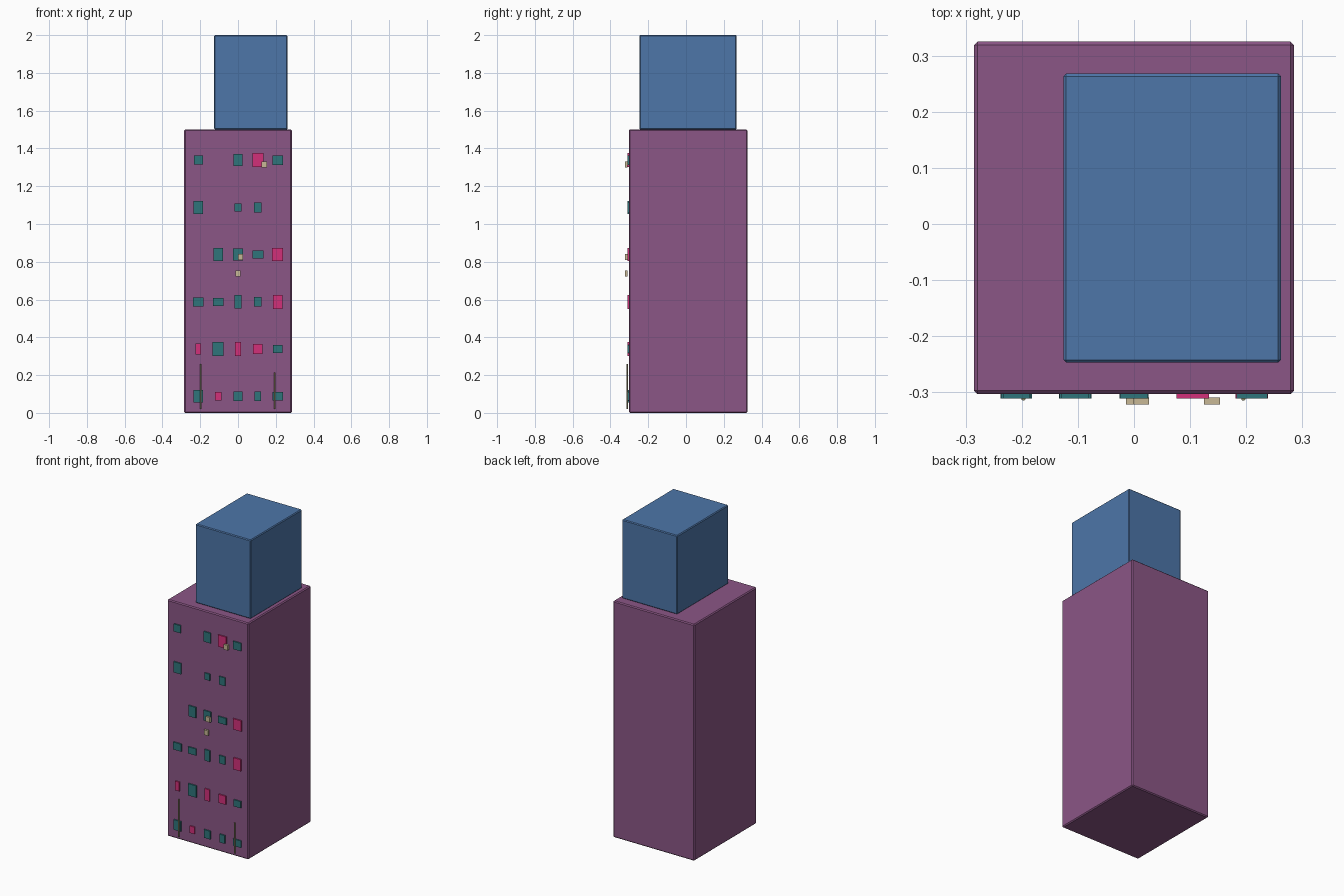
import bpy
import bmesh
from mathutils import Matrix, Vector

cube = bpy.data.objects.get("Cube")
if cube:
    bpy.data.objects.remove(cube, do_unlink=True)


def material(name, hex_code):
    """Flat material from an sRGB hex string, stored as linear values."""
    srgb = [int(hex_code[i:i + 2], 16) / 255 for i in (0, 2, 4)]
    color = [c / 12.92 if c < 0.04 else ((c + 0.055) / 1.055) ** 2.4 for c in srgb] + [1]
    mat = bpy.data.materials.new(name)
    mat.use_nodes = True
    mat.diffuse_color = color
    shader = next(n for n in mat.node_tree.nodes if n.type == "BSDF_PRINCIPLED")
    shader.inputs["Base Color"].default_value = color
    return mat


PLUM = material("plum wall", "8b5686")
BLUE = material("blue tower", "4d76a9")
TEAL = material("teal glass", "2f757b")
PINK = material("pink glass", "d2307a")
BEIGE = material("beige metal", "c8b896")
OLIVE = material("olive pipe", "8f8a66")


def finish(name, bm, mat):
    mesh = bpy.data.meshes.new(name)
    bm.to_mesh(mesh)
    bm.free()
    mesh.materials.append(mat)
    obj = bpy.data.objects.new(name, mesh)
    bpy.context.collection.objects.link(obj)
    return obj


def box(name, low, high, mat, bevel=0):
    low, high = Vector(low), Vector(high)
    bm = bmesh.new()
    place = Matrix.Translation((low + high) / 2) @ Matrix.Diagonal((high - low).to_4d())
    place[3][3] = 1
    bmesh.ops.create_cube(bm, size=1, matrix=place)
    obj = finish(name, bm, mat)
    if bevel:
        mod = obj.modifiers.new("edge_chamfer", "BEVEL")
        mod.width = bevel
        mod.segments = 1
    return obj


def pipe(name, x, bottom, top):
    bm = bmesh.new()
    bmesh.ops.create_cone(bm, cap_ends=True, segments=8, radius1=0.004, radius2=0.004,
                          depth=top - bottom,
                          matrix=Matrix.Translation((x, FRONT - 0.008, (top + bottom) / 2)))
    return finish(name, bm, OLIVE)


# Main block and offset roof tower
FRONT = -0.303
box("main_block", (-0.285, FRONT, 0), (0.285, 0.325, 1.5), PLUM, 0.006)
box("roof_tower", (-0.126, -0.247, 1.5), (0.262, 0.268, 2), BLUE, 0.005)

# Windows, bottom floor first: column, width, height, glass
floors = [
    [(0, .05, .064, TEAL), (1, .034, .044, PINK), (2, .045, .052, TEAL),
     (3, .036, .052, TEAL), (4, .055, .044, TEAL)],
    [(0, .03, .058, PINK), (1, .058, .075, TEAL), (2, .034, .074, PINK),
     (3, .05, .054, PINK), (4, .05, .042, TEAL)],
    [(0, .056, .047, TEAL), (1, .055, .042, TEAL), (2, .037, .07, TEAL),
     (3, .04, .05, TEAL), (4, .052, .074, PINK)],
    [(1, .05, .068, TEAL), (2, .052, .064, TEAL), (3, .058, .042, TEAL),
     (4, .058, .068, PINK)],
    [(0, .052, .068, TEAL), (2, .038, .042, TEAL), (3, .04, .052, TEAL)],
    [(0, .047, .048, TEAL), (2, .048, .064, TEAL), (3, .058, .074, PINK),
     (4, .055, .05, TEAL)],
]
for floor, windows in enumerate(floors):
    z = 0.088 + 0.25 * floor
    for column, width, height, glass in windows:
        x = (column - 2) * 0.105
        box(f"window_{floor + 1}_{column + 1}",
            (x - width / 2, FRONT - 0.008, z - height / 2),
            (x + width / 2, FRONT + 0.001, z + height / 2), glass)

# Small air conditioner boxes
for i, (x, z) in enumerate([(0.139, 1.316), (0.013, 0.825), (0, 0.737)]):
    box(f"air_conditioner_{i + 1}", (x - 0.014, FRONT - 0.019, z - 0.016),
        (x + 0.014, FRONT - 0.006, z + 0.016), BEIGE)

# Thin wall pipes near the ground
pipe("right_pipe", -0.197, 0.02, 0.26)
pipe("left_pipe", 0.195, 0.02, 0.215)
